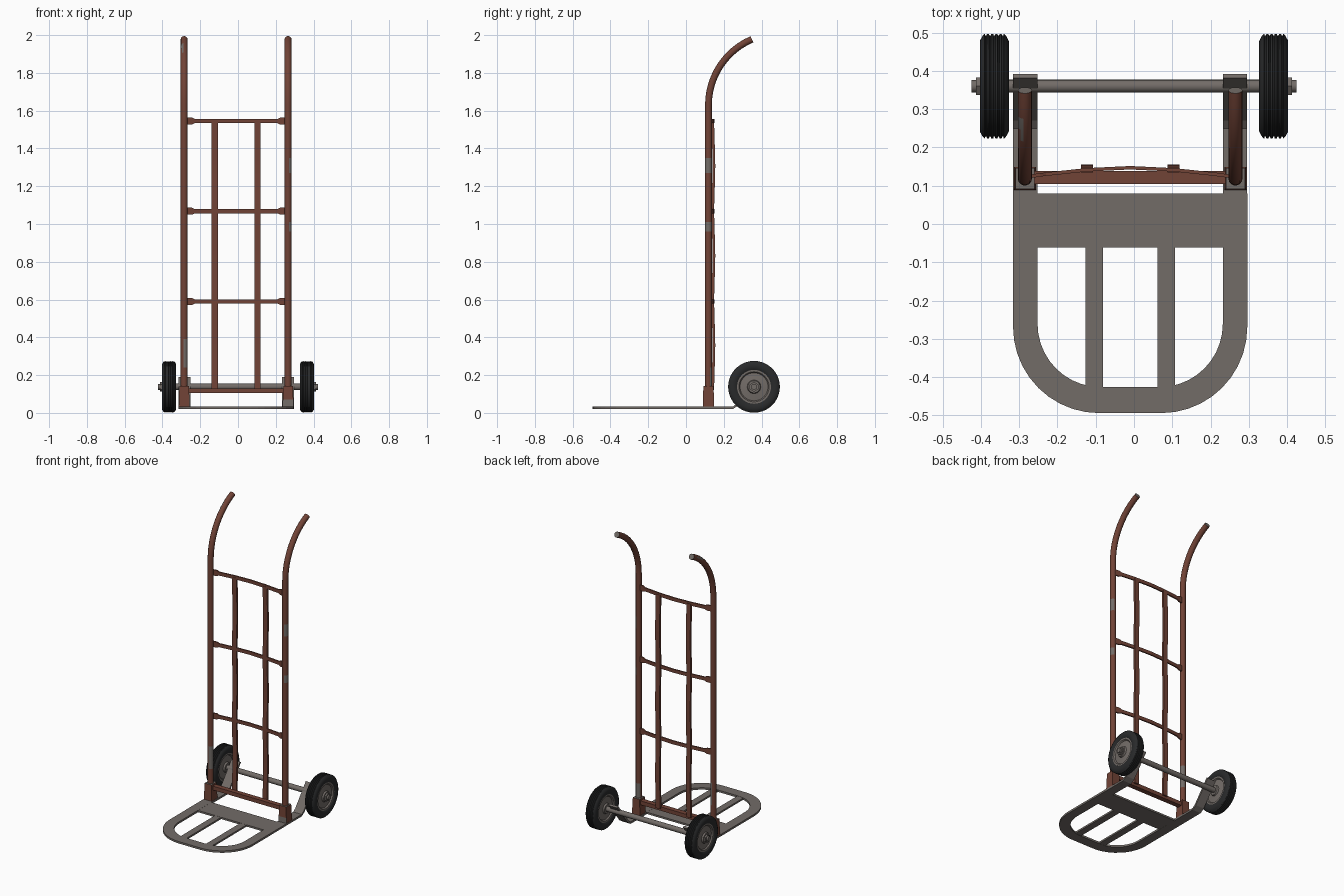
import bpy, bmesh, math
from mathutils import Vector, Matrix

if "Cube" in bpy.data.objects:
    bpy.data.objects.remove(bpy.data.objects["Cube"])

CX = -0.01                      # frame centre line
AXLE_Y, AXLE_Z = 0.36, 0.138


def material(name, rgb):
    m = bpy.data.materials.new(name)
    m.diffuse_color = (*rgb, 1)
    m.use_nodes = True
    m.node_tree.nodes["Principled BSDF"].inputs["Base Color"].default_value = m.diffuse_color
    return m


RUST = material("rusty red paint", (0.165, 0.056, 0.037))
STEEL = material("bare grey steel", (0.17, 0.15, 0.137))
RUBBER = material("black rubber", (0.022, 0.023, 0.024))


def finish(name, bm, mats, smooth=False):
    bmesh.ops.recalc_face_normals(bm, faces=bm.faces)
    me = bpy.data.meshes.new(name)
    bm.to_mesh(me)
    bm.free()
    ob = bpy.data.objects.new(name, me)
    bpy.context.collection.objects.link(ob)
    for m in mats:
        me.materials.append(m)
    if smooth:
        bpy.context.view_layer.objects.active = ob
        ob.select_set(True)
        bpy.ops.object.shade_smooth_by_angle(angle=math.radians(40))
        ob.select_set(False)
    return ob


def box(name, lo, hi, mat):
    bm = bmesh.new()
    lo, hi = Vector(lo), Vector(hi)
    size = hi - lo
    bmesh.ops.create_cube(bm, size=1, matrix=Matrix.Translation((lo + hi) / 2) @ Matrix.Diagonal((*size, 1)))
    return finish(name, bm, [mat])


def sweep(name, path, section, side, mats, rule=None, smooth=False):
    """Sweep a section (a along side axis, b along the normal) along a path; section may be a function of the index."""
    bm = bmesh.new()
    pts = [Vector(p) for p in path]
    side = Vector(side)
    rings = []
    for i, p in enumerate(pts):
        t = (pts[min(i + 1, len(pts) - 1)] - pts[max(i - 1, 0)]).normalized()
        n = t.cross(side).normalized()
        sec = section(i) if callable(section) else section
        rings.append([bm.verts.new(p + side * a + n * b) for a, b in sec])
    k = len(rings[0])
    for r, s in zip(rings, rings[1:]):
        for j in range(k):
            bm.faces.new((r[j], r[(j + 1) % k], s[(j + 1) % k], s[j]))
    bm.faces.new(rings[0])
    end = bm.faces.new(rings[-1])
    bmesh.ops.recalc_face_normals(bm, faces=bm.faces)
    if rule:
        for f in bm.faces:
            f.material_index = 1 if rule(f.calc_center_median(), f.normal) or f == end else 0
    return finish(name, bm, mats, smooth)


def rect(w, h):
    return [(-w / 2, -h / 2), (w / 2, -h / 2), (w / 2, h / 2), (-w / 2, h / 2)]


def circle(r, n):
    return [(r * math.cos(2 * math.pi * i / n), r * math.sin(2 * math.pi * i / n)) for i in range(n)]


def prism(name, outline, z0, z1, mat):
    """Extrude a flat outline upwards."""
    bm = bmesh.new()
    f = bm.faces.new([bm.verts.new((x, y, z0)) for x, y in outline])
    ex = bmesh.ops.extrude_face_region(bm, geom=[f])["geom"]
    bmesh.ops.translate(bm, vec=(0, 0, z1 - z0), verts=[v for v in ex if isinstance(v, bmesh.types.BMVert)])
    return finish(name, bm, [mat])


def lathe(name, profile, n, mat, sx, smooth=True, closed=False):
    """Revolve (x, radius) points around the axle line; sx mirrors to the other side."""
    bm = bmesh.new()
    rings = [[bm.verts.new((sx * x, AXLE_Y + b, AXLE_Z + a)) for a, b in circle(r, n)] for x, r in profile]
    pairs = list(zip(rings, rings[1:])) + ([(rings[-1], rings[0])] if closed else [])
    for r, s in pairs:
        for j in range(n):
            bm.faces.new((r[j], r[(j + 1) % n], s[(j + 1) % n], s[j]))
    if not closed:
        bm.faces.new(rings[0])
        bm.faces.new(rings[-1])
    return finish(name, bm, [mat], smooth)


# Upright rails with curved handles, with worn steel patches
R, ANG = 0.378, math.radians(67)
for s, label in ((-1, "left"), (1, "right")):
    x = CX + s * 0.275
    path = [(x, 0.119, z) for z in (0.03, 0.14, 0.24, 0.39, 0.96, 1.01, 1.27, 1.35, 1.5, 1.63)]
    path += [(x, 0.119 + R * (1 - math.cos(ANG * i / 12)), 1.63 + R * math.sin(ANG * i / 12)) for i in range(1, 13)]

    def worn(c, n, s=s):
        if s < 0:
            return 0.24 < c.z < 0.39 and n.x > -0.3 or 1.92 < c.z < 1.96 and n.x < -0.3 and n.z > 0
        return (0.96 < c.z < 1.01 or 1.27 < c.z < 1.35) and n.x > 0.4 or 0.14 < c.z < 0.24 and n.y > 0.4

    sweep(f"{label}_rail", path, circle(0.0185, 14), (1, 0, 0), [RUST, STEEL], worn, True)

    # Square socket at the rail foot, slightly tapered
    sweep(f"{label}_socket", [(x, 0.119, 0.03), (x, 0.119, 0.07), (x, 0.119, 0.142)],
          lambda i: rect(*((0.058, 0.06), (0.056, 0.058), (0.05, 0.054))[i]), (1, 0, 0), [RUST, STEEL],
          lambda c, n, s=s: s > 0 and c.z < 0.07 and n.y < -0.5, False)

    # Arm strip running back and up to the axle
    sweep(f"{label}_axle_arm", [(CX + s * 0.274, 0.07, 0.028), (CX + s * 0.274, 0.25, 0.028),
                                (CX + s * 0.274, 0.275, 0.045), (CX + s * 0.274, 0.387, 0.185)],
          rect(0.063, 0.013), (1, 0, 0), [STEEL])

# Bowed cross slats with flared ends
xs = [-0.265, -0.235, -0.22, -0.115, 0, 0.115, 0.22, 0.235, 0.265]
for i, z in enumerate((0.59, 1.068, 1.545)):
    path = [(CX + x, 0.147 - 0.023 * (abs(x) / 0.265) ** 1.7, z) for x in xs]
    sweep(f"cross_slat_{i + 1}", path, lambda k: rect(0.038 if k in (0, 1, 7, 8) else 0.023, 0.009),
          (0, 0, 1), [RUST])
box("bottom_cross_bar", (CX - 0.25, 0.105, 0.104), (CX + 0.25, 0.138, 0.13), RUST)

# Two upright slats, gently bowed between the cross slats
for s, label in ((-1, "left"), (1, "right")):
    path = []
    for i in range(25):
        z = 0.12 + 1.425 * i / 24
        path.append((CX + s * 0.113, 0.142 + 0.006 * math.sin(math.pi * (z - 0.12) / 0.475) ** 2, z))
    sweep(f"{label}_upright_slat", path, rect(0.032, 0.014), (1, 0, 0), [RUST], smooth=True)


# Toe plate: U-shaped rim, cross plate and two bars
def u_line(half, front, r, n=10):
    right = [(half, 0.08)]
    right += [(half - r + r * math.cos(a), front + r - r * math.sin(a))
              for a in (math.pi / 2 * i / n for i in range(n + 1))]
    return right + [(-x, y) for x, y in reversed(right)]


outer, inner = u_line(0.306, -0.494, 0.225), u_line(0.242, -0.426, 0.165)
prism("toe_plate_rim", [(CX + x, y) for x, y in outer + inner[::-1]], 0.0215, 0.0345, STEEL)
box("toe_cross_plate", (CX - 0.243, -0.062, 0.022), (CX + 0.243, 0.08, 0.034), STEEL)
for s, label in ((-1, "left"), (1, "right")):
    x = CX + s * 0.094
    box(f"{label}_toe_bar", (x - 0.023, -0.43, 0.022), (x + 0.023, -0.06, 0.0335), STEEL)

# Axle
lathe("axle", [(-0.424, 0.016), (-0.34, 0.017), (0.34, 0.017), (0.424, 0.016)], 16, STEEL, 1)

# Wheels: grooved tyre, dished hub, boss and hex nut
tread = [(0.334, 0.131)]
for gx in (0.343, 0.354, 0.365, 0.376, 0.387):
    tread += [(gx - 0.003, 0.137), (gx - 0.0015, 0.132), (gx + 0.0015, 0.132), (gx + 0.003, 0.137)]
tyre = [(0.338, 0.086), (0.331, 0.095), (0.327, 0.118)] + tread + [(0.396, 0.131), (0.403, 0.118), (0.399, 0.095),
                                                                 (0.392, 0.086)]
hub = [(0.328, 0.03), (0.338, 0.034), (0.343, 0.074), (0.335, 0.08), (0.335, 0.09),
       (0.395, 0.09), (0.395, 0.08), (0.387, 0.074), (0.392, 0.036), (0.402, 0.032)]
for sx, label in ((-1, "left"), (1, "right")):
    lathe(f"{label}_tyre", tyre, 40, RUBBER, sx, closed=True)
    lathe(f"{label}_hub", hub, 32, STEEL, sx)
    lathe(f"{label}_nut", [(0.4, 0.026), (0.413, 0.026)], 6, STEEL, sx, False)
